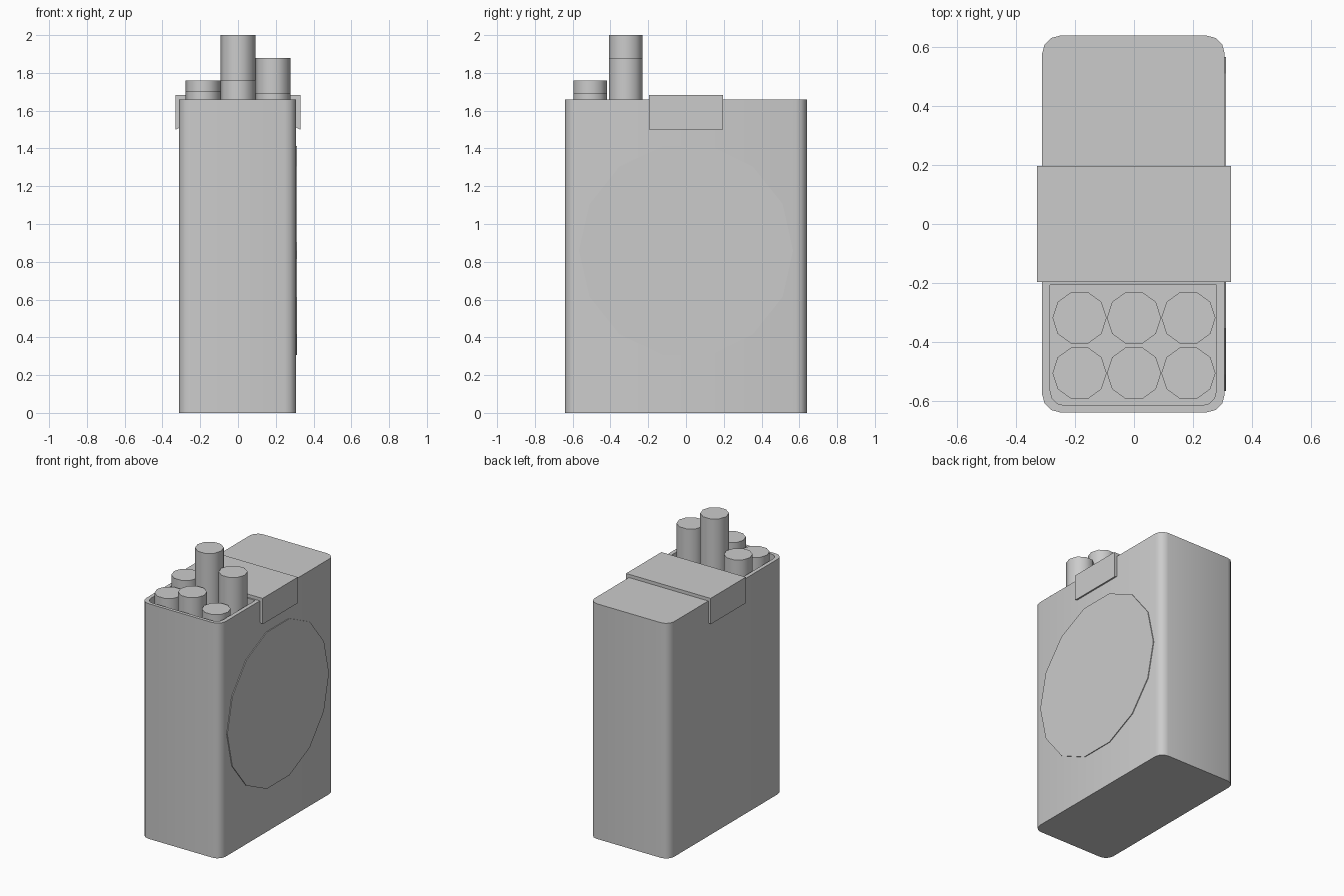
import bpy, bmesh
from math import pi, sin, cos

if "Cube" in bpy.data.objects:
    bpy.data.objects.remove(bpy.data.objects["Cube"])


def prism(name, outline, vec, angle=None):
    """Extrude a closed outline of 3D points along vec."""
    bm = bmesh.new()
    face = bm.faces.new([bm.verts.new(p) for p in outline])
    geo = bmesh.ops.extrude_face_region(bm, geom=[face])['geom']
    bmesh.ops.translate(bm, vec=vec,
                        verts=[v for v in geo if isinstance(v, bmesh.types.BMVert)])
    bmesh.ops.recalc_face_normals(bm, faces=bm.faces)
    mesh = bpy.data.meshes.new(name)
    bm.to_mesh(mesh)
    bm.free()
    obj = bpy.data.objects.new(name, mesh)
    bpy.context.collection.objects.link(obj)
    if angle:
        smooth(obj, angle)
    return obj


def smooth(obj, angle):
    bpy.ops.object.select_all(action='DESELECT')
    obj.select_set(True)
    bpy.context.view_layer.objects.active = obj
    bpy.ops.object.shade_smooth_by_angle(angle=angle)


def rounded(x0, x1, y0, y1, z, r_front, r_back, seg=3):
    """Rectangle in plan with separate front and back corner radii."""
    pts = []
    corners = [(x1, y1, -1, -1, r_back, 0), (x0, y1, 1, -1, r_back, 1),
               (x0, y0, 1, 1, r_front, 2), (x1, y0, -1, 1, r_front, 3)]
    for x, y, sx, sy, r, k in corners:
        if r == 0:
            pts.append((x, y, z))
            continue
        for i in range(seg + 1):
            a = (k + i / seg) * pi / 2
            pts.append((x + sx * r + r * cos(a), y + sy * r + r * sin(a), z))
    return pts


# Pack body with an open pocket at the front
body = prism("pack_body", rounded(-0.312, 0.308, -0.64, 0.64, 0, 0.06, 0.06), (0, 0, 1.66))
pocket = prism("pocket_cutter", rounded(-0.285, 0.28, -0.617, -0.208, 1.3, 0.05, 0), (0, 0, 0.6))
cut = body.modifiers.new("pocket", 'BOOLEAN')
cut.operation = 'DIFFERENCE'
cut.solver = 'EXACT'
cut.object = pocket
bpy.context.view_layer.objects.active = body
bpy.ops.object.modifier_apply(modifier=cut.name)
bpy.data.objects.remove(pocket)
smooth(body, 0.7)

# Paper seal folded over the top
half = [(0.33, 1.50), (0.308, 1.51), (0.308, 1.658)]
section = [(-0.33, 1.683), (0.33, 1.683)] + half + [(-x, z) for x, z in reversed(half)]
prism("paper_seal", [(x, -0.197, z) for x, z in section], (0, 0.394, 0))

# Thin round emblem plate on the right side
disc = [(0.30, 0.567 * cos(i * pi / 7), 0.86 + 0.567 * sin(i * pi / 7)) for i in range(14)]
prism("side_disc", disc, (0.0135, 0, 0))

# Two rows of sticks pulled out to different heights
rows = {-0.507: (1.705, 1.76, 1.69), -0.319: (1.76, 2.0, 1.88)}
for y, tops in rows.items():
    for i, top in enumerate(tops):
        cx = (i - 1) * 0.185
        ring = [(cx + 0.092 * cos(k * pi / 5), y + 0.092 * sin(k * pi / 5), 1.3)
                for k in range(10)]
        prism("stick", ring, (0, 0, top - 1.3), 0.8)
